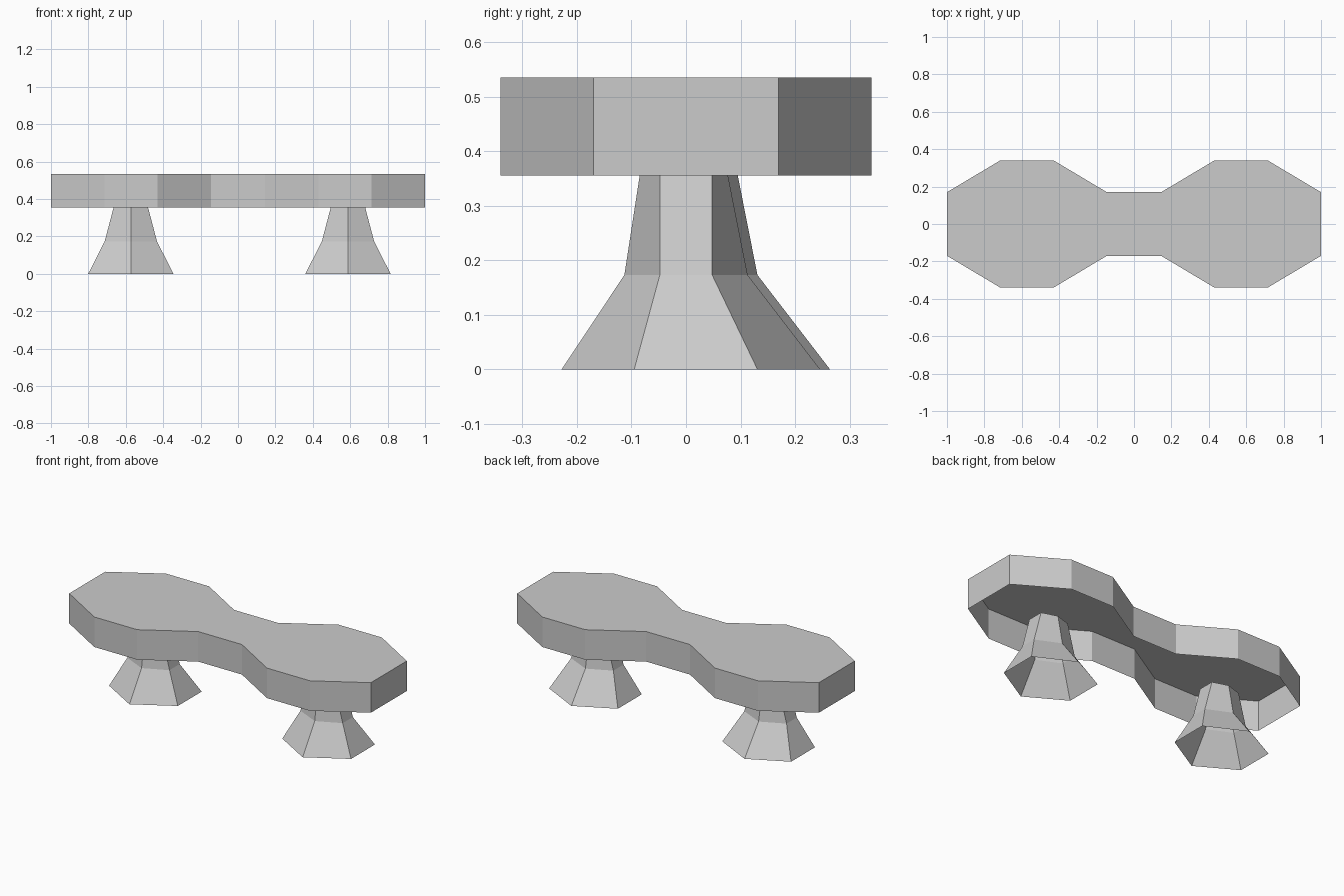
import bpy
import bmesh

cube = bpy.data.objects.get("Cube")
if cube:
    bpy.data.objects.remove(cube, do_unlink=True)

# Single plain grey finish
grey = bpy.data.materials.new("plain grey")
grey.use_nodes = True
grey.diffuse_color = (0.6, 0.6, 0.6, 1)
grey.node_tree.nodes["Principled BSDF"].inputs["Base Color"].default_value = grey.diffuse_color


def loft(name, rings, cap_top=False, location=(0, 0, 0)):
    """Join counter-clockwise rings, listed bottom to top, into a faceted shell."""
    bm = bmesh.new()
    loops = [[bm.verts.new(p) for p in ring] for ring in rings]
    for low, high in zip(loops, loops[1:]):
        n = len(low)
        for i in range(n):
            j = (i + 1) % n
            bm.faces.new((low[i], low[j], high[j], high[i]))
    if cap_top:
        bm.faces.new(loops[-1])
    mesh = bpy.data.meshes.new(name)
    bm.to_mesh(mesh)
    bm.free()
    mesh.materials.append(grey)
    obj = bpy.data.objects.new(name, mesh)
    obj.location = location
    bpy.context.collection.objects.link(obj)
    return obj


# Table top: two octagonal lobes with a narrow waist, hollow underneath
quarter = [(1, 0.17), (0.715, 0.34), (0.43, 0.34), (0.145, 0.17)]
back = quarter + [(-x, y) for x, y in reversed(quarter)]
outline = back + [(-x, -y) for x, y in back]
loft("table_top", [[(x, y, z) for x, y in outline] for z in (0.355, 0.535)], cap_top=True)


def hexagon(z, half_width, front, back, side_front, side_back):
    """Six-sided ring with corners pointing to the front and back."""
    w = half_width
    return [(0, front, z), (w, side_front, z), (w, side_back, z),
            (0, back, z), (-w, side_back, z), (-w, side_front, z)]


# Flared open legs
leg_rings = [
    hexagon(0, 0.228, -0.228, 0.246, -0.095, 0.131),
    hexagon(0.173, 0.14, -0.113, 0.113, -0.048, 0.048),
    hexagon(0.355, 0.092, -0.085, 0.077, -0.048, 0.048),
]
loft("left_leg", leg_rings, location=(0.588, 0, 0))
loft("right_leg", leg_rings, location=(-0.573, 0.018, 0))
